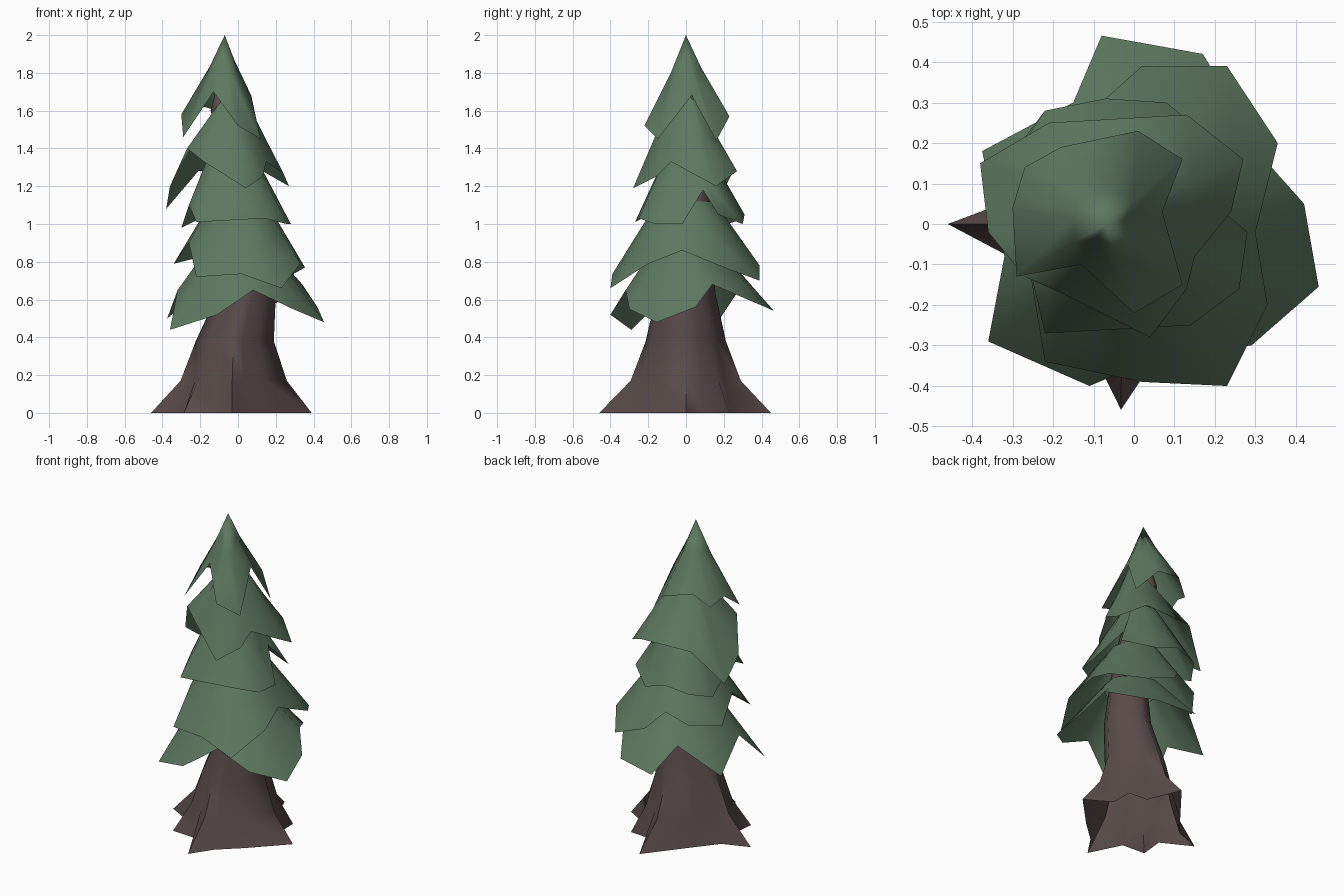
import bpy, bmesh, math
from mathutils import Vector

cube = bpy.data.objects.get("Cube")
if cube:
    bpy.data.objects.remove(cube, do_unlink=True)


def material(name, rgb):
    mat = bpy.data.materials.new(name)
    mat.use_nodes = True
    mat.diffuse_color = (*rgb, 1)
    mat.node_tree.nodes["Principled BSDF"].inputs["Base Color"].default_value = (*rgb, 1)
    return mat


needle_green = material("needle green", (0.11, 0.188, 0.115))
bark_brown = material("bark brown", (0.1, 0.07, 0.068))


def loft(name, rings, mat, angle):
    """Skin a stack of closed rings, listed from top to bottom."""
    bm = bmesh.new()
    loops = [[bm.verts.new(p) for p in ring] for ring in rings]
    for upper, lower in zip(loops, loops[1:]):
        n = len(upper)
        for i in range(n):
            j = (i + 1) % n
            bm.faces.new((upper[i], lower[i], lower[j], upper[j]))
    bmesh.ops.remove_doubles(bm, verts=bm.verts, dist=0.0001)
    mesh = bpy.data.meshes.new(name)
    bm.to_mesh(mesh)
    bm.free()
    mesh.materials.append(mat)
    obj = bpy.data.objects.new(name, mesh)
    bpy.context.collection.objects.link(obj)
    bpy.ops.object.select_all(action="DESELECT")
    obj.select_set(True)
    bpy.context.view_layer.objects.active = obj
    bpy.ops.object.shade_smooth_by_angle(angle=math.radians(angle))


def bough_skirt(name, centre, radius, rim, spread=0.5, drop=0.5, tilt=(0, 0, 0)):
    """Open cone from a narrow, tilted collar down to a ragged rim of tips and notches."""
    centre = Vector(centre)
    rim = [Vector(p) for p in rim]
    collar, middle = [], []
    for p in rim:
        out = Vector((p.x - centre.x, p.y - centre.y, 0)).normalized()
        top = centre + out * radius
        top.z += out.dot(Vector(tilt))
        mid = top.lerp(p, spread)
        mid.z = top.z + (p.z - top.z) * drop
        collar.append(top)
        middle.append(mid)
    loft(name, [collar, middle, rim], needle_green, 120)


# Boughs, from the crown down; each rim runs counter-clockwise
bough_skirt("crown_boughs", (-0.07, 0, 2), 0, [
    (-0.29, -0.13, 1.46), (-0.13, -0.1, 1.7), (0, -0.22, 1.52),
    (0.12, -0.15, 1.45), (0.07, 0.03, 1.68), (0.12, 0.16, 1.44),
    (0.01, 0.23, 1.57), (-0.18, 0.19, 1.62), (-0.27, 0.14, 1.54),
    (-0.3, 0.04, 1.58)], 0.35, 0.4)
bough_skirt("upper_boughs", (-0.05, 0.01, 1.63), 0.08, [
    (-0.27, -0.13, 1.4), (-0.18, -0.17, 1.33), (0.04, -0.28, 1.19),
    (0.13, -0.16, 1.25), (0.15, -0.08, 1.33), (0.24, 0.03, 1.27),
    (0.27, 0.16, 1.2), (0.13, 0.27, 1.28), (-0.21, 0.25, 1.28),
    (-0.38, 0.15, 1.08), (-0.36, -0.02, 1.2)], tilt=(0.05, -0.05, 0))
bough_skirt("middle_boughs", (-0.04, 0, 1.4), 0.11, [
    (-0.22, -0.27, 1.01), (0.14, -0.25, 1.03), (0.26, -0.16, 1),
    (0.28, -0.02, 1), (0.15, 0.09, 1.18), (0.24, 0.17, 1.05),
    (0.08, 0.3, 1), (-0.07, 0.31, 1.05), (-0.22, 0.28, 1.02),
    (-0.3, 0.16, 0.98), (-0.26, -0.1, 1.1)])
bough_skirt("lower_boughs", (0, 0, 1.12), 0.15, [
    (-0.22, -0.34, 0.72), (0.02, -0.39, 0.735), (0.23, -0.4, 0.66),
    (0.33, -0.2, 0.79), (0.3, -0.02, 0.86), (0.355, 0.2, 0.77),
    (0.23, 0.39, 0.7), (0.02, 0.39, 0.78), (-0.07, 0.31, 0.88),
    (-0.22, 0.28, 0.82), (-0.34, 0.12, 0.79), (-0.26, -0.1, 0.9)])
bough_skirt("bottom_boughs", (0.01, 0, 0.88), 0.17, [
    (-0.36, -0.29, 0.44), (-0.11, -0.4, 0.52), (0.08, -0.32, 0.65),
    (0.29, -0.3, 0.55), (0.456, -0.155, 0.48), (0.42, 0.05, 0.56),
    (0.34, 0.14, 0.68), (0.17, 0.42, 0.56), (-0.08, 0.465, 0.54),
    (-0.15, 0.3, 0.68), (-0.375, 0.18, 0.5), (-0.32, -0.08, 0.65)])

# Hollow trunk: a star of roots and valleys (degrees, reach) that rounds off as it rises
roots = [(0, 0.39), (22, 0.25), (45, 0.325), (67, 0.26), (88, 0.45), (134, 0.27),
         (168, 0.3), (180, 0.46), (200, 0.29), (221, 0.38), (243, 0.29), (266, 0.46),
         (280, 0.33), (313, 0.28)]
# Height, centre, radius the star rounds towards, and the weight of that rounding
levels = [(1.85, -0.08, 0, 0, 1), (1.6, -0.1, 0.02, 0.045, 1), (1.2, 0.04, 0.04, 0.08, 1),
          (0.9, 0.06, 0.02, 0.11, 0.9), (0.63, 0.05, 0, 0.145, 0.75),
          (0.38, -0.01, 0, 0.19, 0.65), (0.17, -0.01, 0, 0.25, 0.5),
          (0, 0, 0, 0.34, 0)]
rings = []
for z, cx, cy, radius, roundness in levels:
    ring = []
    for degrees, reach in roots:
        a = math.radians(degrees)
        star = reach * radius / 0.34
        r = star * (1 - roundness) + radius * roundness
        ring.append((cx + r * math.cos(a), cy + r * math.sin(a), z))
    rings.append(ring)
loft("trunk", rings, bark_brown, 70)
